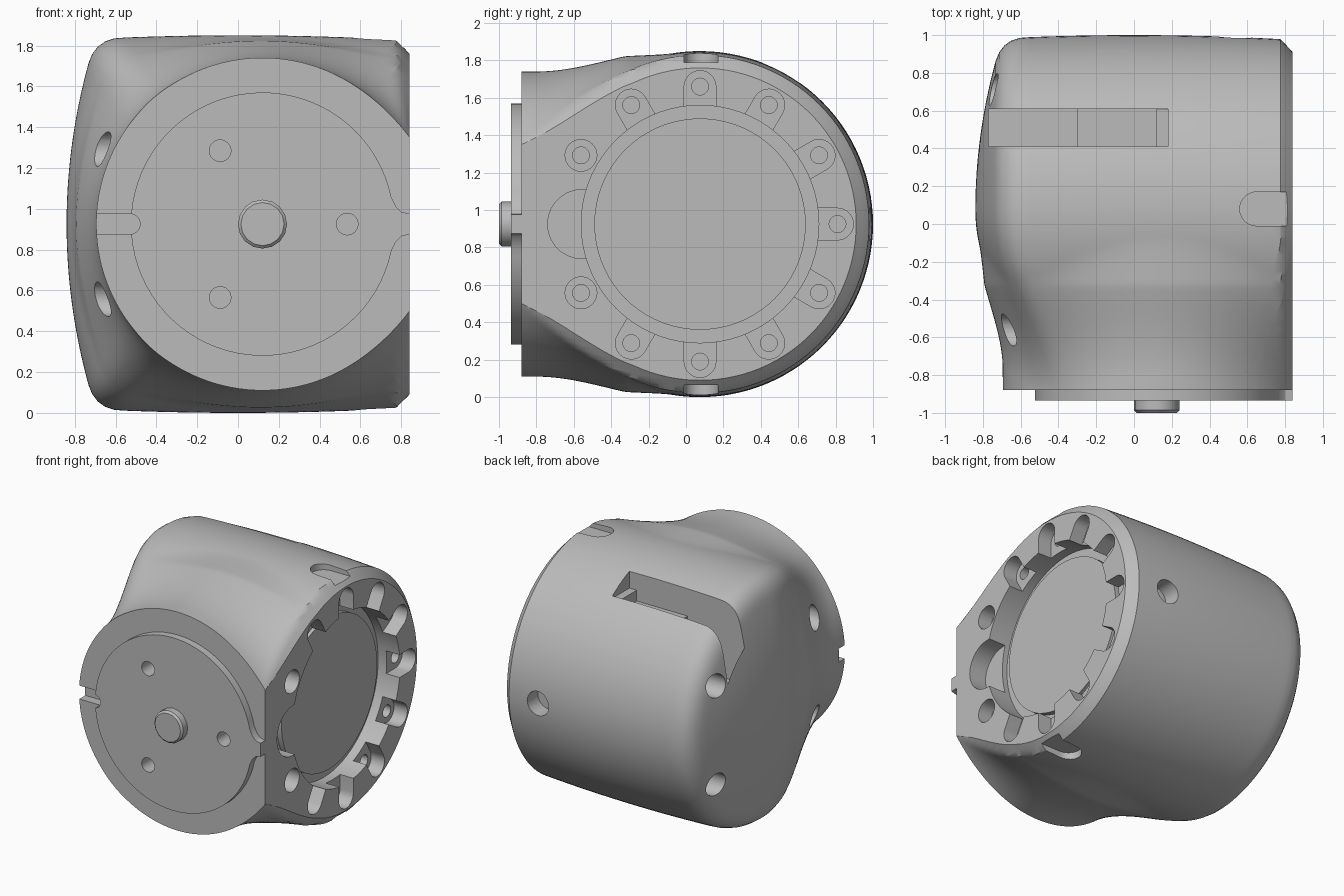
import bpy, bmesh, math

if "Cube" in bpy.data.objects:
    bpy.data.objects.remove(bpy.data.objects["Cube"])

CY, CZ = 0.075, 0.925          # axis of the sideways drum
NX = 0.12                      # axis of the front neck
pi = math.pi

grey = bpy.data.materials.new("light grey")
grey.diffuse_color = (0.5, 0.5, 0.5, 1)
grey.use_nodes = True
grey.node_tree.nodes["Principled BSDF"].inputs["Base Color"].default_value = grey.diffuse_color


def finish(name, bm):
    bmesh.ops.recalc_face_normals(bm, faces=bm.faces)
    me = bpy.data.meshes.new(name)
    bm.to_mesh(me)
    bm.free()
    ob = bpy.data.objects.new(name, me)
    bpy.context.collection.objects.link(ob)
    me.materials.append(grey)
    return ob


def circle(u, v, r, n=32):
    return [(u + r * math.cos(2 * pi * i / n), v + r * math.sin(2 * pi * i / n)) for i in range(n)]


def stadium(p, q, r, n=14):
    a = math.atan2(q[1] - p[1], q[0] - p[0])
    pts = []
    for c, s in ((q, a - pi / 2), (p, a + pi / 2)):
        pts += [(c[0] + r * math.cos(s + pi * i / n), c[1] + r * math.sin(s + pi * i / n)) for i in range(n + 1)]
    return pts


def box(u0, u1, v0, v1):
    return [(u0, v0), (u1, v0), (u1, v1), (u0, v1)]


def prisms(name, items):
    """One object from extruded outlines: (outline, axis, start, end)."""
    bm = bmesh.new()
    for pts, axis, a, b in items:
        place = {'x': lambda u, v, w: (w, u, v), 'y': lambda u, v, w: (u, w, v),
                 'z': lambda u, v, w: (u, v, w)}[axis]
        lo = [bm.verts.new(place(u, v, a)) for u, v in pts]
        hi = [bm.verts.new(place(u, v, b)) for u, v in pts]
        bm.faces.new(lo)
        bm.faces.new(hi)
        for i in range(len(pts)):
            j = (i + 1) % len(pts)
            bm.faces.new((lo[i], lo[j], hi[j], hi[i]))
    return finish(name, bm)


def cut(ob, items):
    cutter = prisms("cutter", items)
    cutter.hide_render = True
    m = ob.modifiers.new("cut", 'BOOLEAN')
    m.operation, m.solver, m.object = 'DIFFERENCE', 'EXACT', cutter
    bpy.context.view_layer.objects.active = ob
    bpy.ops.object.modifier_apply(modifier=m.name)
    bpy.data.objects.remove(cutter, do_unlink=True)


def smin(a, b, k):
    h = max(k - abs(a - b), 0) / k
    return min(a, b) - h * h * k / 4


def shell(x, y, dz):
    """Signed field of the drum blended into the front neck."""
    t = max(CY - y, 0)
    rho = math.hypot(y - CY, dz)
    side = rho - 0.925 + 0.02 * (x / 0.75) ** 2
    dome = -x - 0.84 + 0.14 * (dz / 0.9) ** 2 + 0.6 * t * t
    drum = -smin(-side, -dome, 0.12)
    chamfer = (x - 0.775) * 0.733 + (rho - 0.905) * 0.68
    drum = max(drum, chamfer, x - 1.0)
    neck = math.hypot(x - NX, dz) - 0.815
    return smin(neck, drum, max(1e-4, 0.28 * min(1, t / 0.4)))


def radius(a, y):
    lo, hi = 0.0, 1.6
    for _ in range(26):
        m = (lo + hi) / 2
        if shell(NX + m * math.cos(a), y, m * math.sin(a)) < 0:
            lo = m
        else:
            hi = m
    return lo


# Housing: lofted neck sections, then the back half swept round the drum axis
H = 84
angles = sorted([pi * i / H for i in range(H + 1)] + [math.atan2(0.904, 0.655), math.atan2(0.84, 0.72)])
bm = bmesh.new()
rows, ROWS = [], 44
for k in range(ROWS + 1):
    y = -0.88 + (CY + 0.88) * k / ROWS
    half = [(NX + r * math.cos(a), r * math.sin(a)) for a in angles for r in [radius(a, y)]]
    loop = half + [(x, -dz) for x, dz in half[-2:0:-1]]
    rows.append([bm.verts.new((x, y, CZ + dz)) for x, dz in loop])
bm.faces.new(rows[0])
for r0, r1 in zip(rows, rows[1:]):
    for i in range(len(r0)):
        j = (i + 1) % len(r0)
        bm.faces.new((r0[i], r0[j], r1[j], r1[i]))
M = 56
sweep = [[bm.verts.new((x, CY + dz * math.sin(pi * m / M), CZ + dz * math.cos(pi * m / M)))
          for x, dz in half] for m in range(M + 1)]
for r0, r1 in zip(sweep, sweep[1:]):
    for i in range(len(r0) - 1):
        bm.faces.new((r0[i], r0[i + 1], r1[i + 1], r1[i]))
bmesh.ops.remove_doubles(bm, verts=bm.verts, dist=1e-5)
# flat right side
bmesh.ops.bisect_plane(bm, geom=bm.verts[:] + bm.edges[:] + bm.faces[:], dist=1e-4,
                       plane_co=(0.84, 0, 0), plane_no=(1, 0, 0), clear_outer=True)
bmesh.ops.holes_fill(bm, edges=[e for e in bm.edges if e.is_boundary], sides=0)
housing = finish("housing", bm)


def polar(deg, r=0.735):
    return CY + r * math.cos(math.radians(deg)), CZ + r * math.sin(math.radians(deg))


# Front holes and locating notch, shared by housing and plate
front = [(circle(NX + 0.415 * math.cos(a), CZ + 0.415 * math.sin(a), 0.053, 24), 'y', -1.1, -0.76)
         for a in (0, 2 * pi / 3, -2 * pi / 3)]
front.append((stadium((-1.0, CZ), (-0.53, CZ), 0.05), 'y', -1.1, -0.81))

# Screw pockets round the right opening, side holes, key notches, top slot
first = list(front)
first += [(stadium(polar(d, 0.6), polar(d), 0.085), 'x', 0.73, 1.1) for d in range(-120, 121, 30)]
first += [(circle(*polar(d), 0.085), 'x', 0.73, 1.1) for d in (150, -150)]
first += [(circle(*polar(d), 0.085), 'x', -1.1, -0.4) for d in (30, 150, -30, -150)]
first.append((stadium((-0.555, CZ), (-0.3, CZ), 0.185), 'x', 0.70, 1.1))
first += [(stadium((0.65, 0.08), (1.0, 0.08), 0.09), 'z', a, b) for a, b in ((1.79, 2), (-0.1, 0.065))]
first.append((circle(0.53, CZ, 0.09), 'y', 0.86, 1.2))
first.append((box(-0.77, -0.30, 0.41, 0.61), 'z', 1.2, 2))
first.append((box(0.11, 0.18, 0.41, 0.61), 'z', 1.66, 2))
cut(housing, first)

# Right opening, screw holes and the shallow part of the slot
second = [(circle(CY, CZ, 0.635, 72), 'x', 0.66, 1.1)]
second += [(circle(*polar(d), 0.045, 20), 'x', 0.62, 1.1) for d in range(-150, 151, 30)]
second.append((box(-0.31, 0.12, 0.41, 0.61), 'z', 1.58, 2))
cut(housing, second)

# Raised front plate with a tab reaching the flat side
a0 = math.asin(0.13 / 0.645)
outline = [(NX + 0.645 * math.cos(a), CZ + 0.645 * math.sin(a))
           for a in [a0 + (2 * pi - 2 * a0) * i / 72 for i in range(73)]]
outline += [(0.775, CZ - 0.085), (0.80, CZ - 0.06), (0.84, CZ - 0.05),
            (0.84, CZ + 0.05), (0.80, CZ + 0.06), (0.775, CZ + 0.085)]
plate = prisms("front_plate", [(outline, 'y', -0.935, -0.87)])
cut(plate, front)

# Shaft stub and inner cover
pin = prisms("shaft_stub", [(circle(NX, CZ, 0.12, 16), 'y', -1.0, -0.9)])
bev = pin.modifiers.new("edge", 'BEVEL')
bev.width, bev.limit_method, bev.angle_limit = 0.014, 'ANGLE', math.radians(40)
cover = prisms("inner_cover", [(circle(CY, CZ, 0.565, 72), 'x', 0.62, 0.70)])

for ob in (housing, plate, pin, cover):
    bpy.ops.object.select_all(action='DESELECT')
    ob.select_set(True)
    bpy.context.view_layer.objects.active = ob
    bpy.ops.object.shade_smooth_by_angle(angle=math.radians(30))
